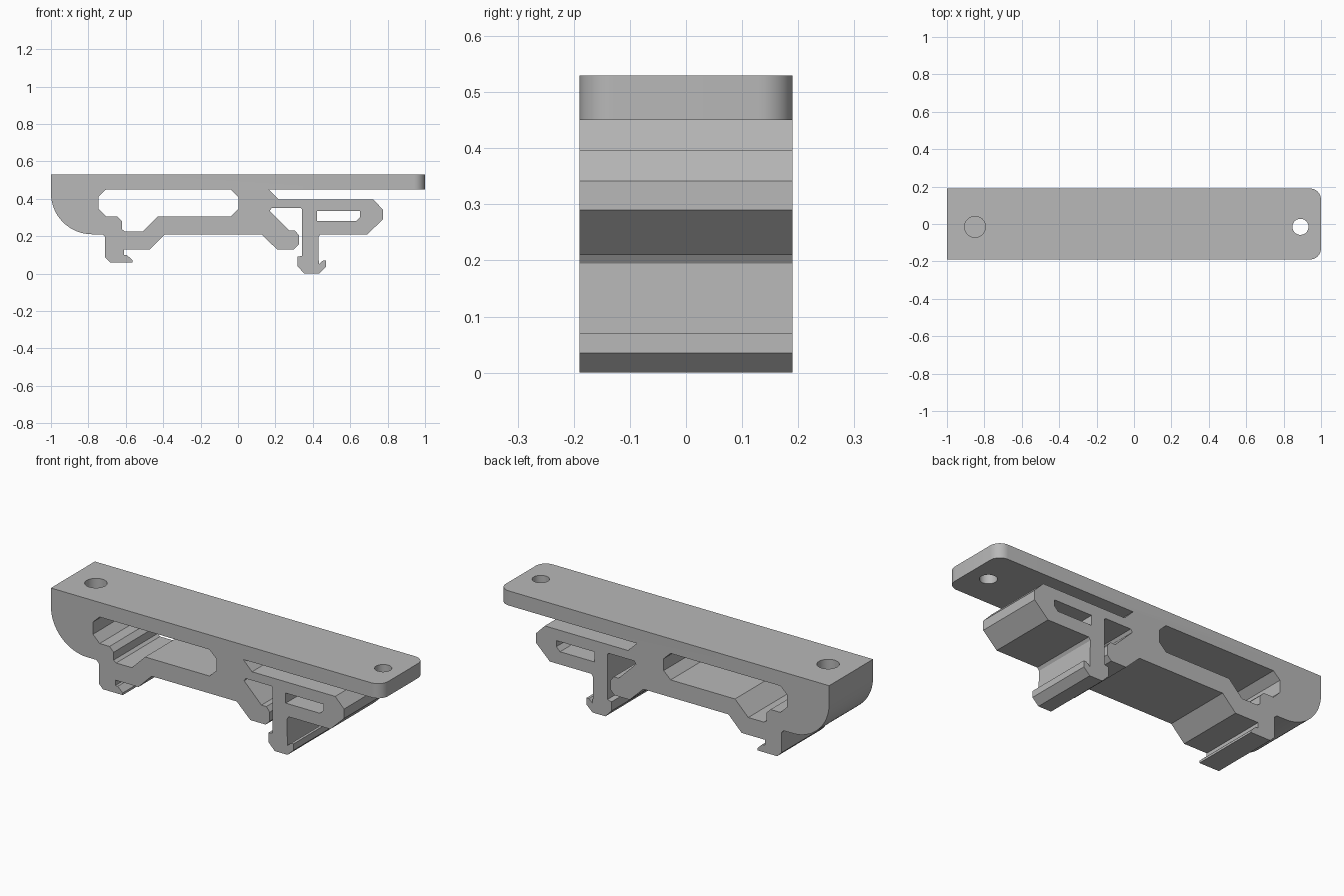
import bpy, bmesh, math

cube = bpy.data.objects.get("Cube")
if cube:
    bpy.data.objects.remove(cube, do_unlink=True)

HALF_WIDTH, TOP, PLATE_BOTTOM = 0.19, 0.53, 0.45

grey = bpy.data.materials.new("plain grey")
grey.use_nodes = True
grey.diffuse_color = (0.48, 0.48, 0.48, 1)
grey.node_tree.nodes["Principled BSDF"].inputs["Base Color"].default_value = grey.diffuse_color


def prism(name, profile, half, corner_x=None):
    """Extrude an x-z profile along y; round the upright corners at corner_x."""
    bm = bmesh.new()
    face = bm.faces.new([bm.verts.new((x, -half, z)) for x, z in profile])
    ext = bmesh.ops.extrude_face_region(bm, geom=[face])
    moved = [v for v in ext["geom"] if isinstance(v, bmesh.types.BMVert)]
    bmesh.ops.translate(bm, verts=moved, vec=(0, 2 * half, 0))
    bmesh.ops.recalc_face_normals(bm, faces=bm.faces[:])
    if corner_x is not None:
        ends = [e for e in bm.edges
                if all(abs(v.co.x - corner_x) < 1e-4 for v in e.verts)
                and abs(e.verts[0].co.z - e.verts[1].co.z) > 0.01]
        bmesh.ops.bevel(bm, geom=ends, offset=0.06, segments=10, profile=0.5, affect="EDGES")
    mesh = bpy.data.meshes.new(name)
    bm.to_mesh(mesh)
    bm.free()
    mesh.materials.append(grey)
    obj = bpy.data.objects.new(name, mesh)
    bpy.context.collection.objects.link(obj)
    return obj


def drill(name, x, radius, bottom):
    """Upright cylinder from bottom to above the top face."""
    top = TOP + 0.1
    bpy.ops.mesh.primitive_cylinder_add(vertices=40, radius=radius, depth=top - bottom,
                                        location=(x, -0.015, (top + bottom) / 2))
    obj = bpy.context.object
    obj.name = name
    obj.data.materials.append(grey)
    return obj


# Rounded left end of the body
R = 0.22
rounded_end = [(-1 + R - R * math.cos(a), 0.43 - R * math.sin(a))
               for a in (math.pi / 2 * i / 16 for i in range(17))]

# Fixed hook under the left end
fixed_hook = [(-0.725, 0.21), (-0.71, 0.195), (-0.71, 0.085), (-0.685, 0.06), (-0.565, 0.06),
              (-0.565, 0.072), (-0.595, 0.1), (-0.61, 0.1), (-0.61, 0.13), (-0.47, 0.13),
              (-0.39, 0.21)]

# Middle rail and its foot
middle_foot = [(0.125, 0.21), (0.208, 0.13), (0.3, 0.13), (0.325, 0.155), (0.325, 0.205),
               (0.305, 0.23), (0.275, 0.23), (0.17, 0.335), (0.18, 0.35), (0.335, 0.35),
               (0.343, 0.342)]

# Springy latch stem with its hooked tip
latch = [(0.343, 0.095), (0.317, 0.09), (0.317, 0.04), (0.355, 0), (0.433, 0), (0.47, 0.035),
         (0.47, 0.07), (0.455, 0.07), (0.432, 0.05), (0.43, 0.195), (0.44, 0.21)]

# Release lever and the slot below the top plate
lever = [(0.692, 0.21), (0.775, 0.29), (0.775, 0.342), (0.722, 0.397), (0.218, 0.397),
         (0.165, PLATE_BOTTOM)]
plate_end = [(1, PLATE_BOTTOM), (1, TOP), (-1, TOP)]

clip = prism("mounting_clip", rounded_end + fixed_hook + middle_foot + latch + lever + plate_end,
             HALF_WIDTH, corner_x=1)

# Openings through the body and lever
body_window = [(-0.705, 0.45), (-0.04, 0.45), (0.002, 0.41), (0.002, 0.345), (-0.04, 0.305),
               (-0.43, 0.305), (-0.51, 0.225), (-0.605, 0.225), (-0.62, 0.237), (-0.62, 0.28),
               (-0.645, 0.305), (-0.705, 0.305), (-0.745, 0.345), (-0.745, 0.412)]
lever_window = [(0.422, 0.335), (0.652, 0.335), (0.652, 0.302), (0.63, 0.28), (0.422, 0.28)]

cutters = [prism("body_window_cutter", body_window, 0.3),
           prism("lever_window_cutter", lever_window, 0.3),
           drill("blind_hole_cutter", -0.85, 0.056, 0.3),
           drill("through_hole_cutter", 0.89, 0.043, 0.42)]

for cutter in cutters:
    mod = clip.modifiers.new(cutter.name, "BOOLEAN")
    mod.operation = "DIFFERENCE"
    mod.solver = "EXACT"
    mod.object = cutter

# Bake the cuts, then drop the cutters
bpy.ops.object.select_all(action="DESELECT")
clip.select_set(True)
bpy.context.view_layer.objects.active = clip
for mod in list(clip.modifiers):
    bpy.ops.object.modifier_apply(modifier=mod.name)
for cutter in cutters:
    bpy.data.objects.remove(cutter, do_unlink=True)

# Smooth the round end, corners and holes; keep the chamfers crisp
bpy.ops.object.shade_smooth_by_angle(angle=math.radians(25))
